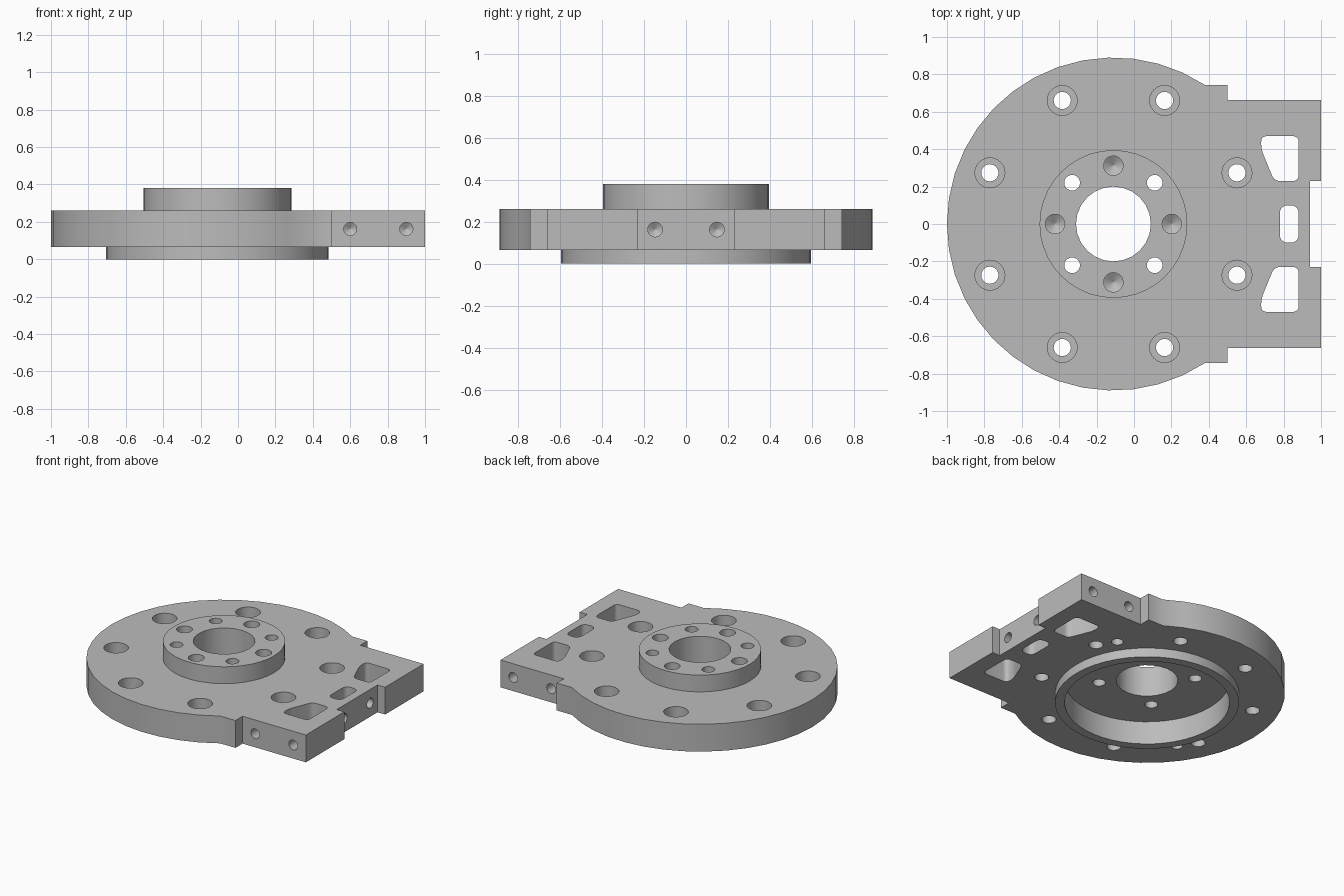
import bpy, bmesh
from math import cos, sin, tau, pi, radians
from mathutils import Matrix, Vector

default = bpy.data.objects.get("Cube")
if default:
    bpy.data.objects.remove(default, do_unlink=True)

CX = -0.11                                  # disc centre
BOTTOM, TOP, HUB_TOP, FLOOR = 0.065, 0.26, 0.38, 0.165

metal = bpy.data.materials.new("machined_grey")
metal.use_nodes = True
grey = (0.5, 0.5, 0.5, 1)
metal.diffuse_color = grey
metal.node_tree.nodes["Principled BSDF"].inputs["Base Color"].default_value = grey


def loft(name, loops, place=Matrix()):
    """Closed solid skinned through loops of equal length."""
    bm = bmesh.new()
    rings = [[bm.verts.new(p) for p in loop] for loop in loops]
    count = len(rings[0])
    for a, b in zip(rings, rings[1:]):
        for i in range(count):
            j = (i + 1) % count
            bm.faces.new((a[i], a[j], b[j], b[i]))
    bm.faces.new(rings[0][::-1])
    bm.faces.new(rings[-1])
    bm.transform(place)
    bmesh.ops.recalc_face_normals(bm, faces=bm.faces[:])
    mesh = bpy.data.meshes.new(name)
    bm.to_mesh(mesh)
    bm.free()
    obj = bpy.data.objects.new(name, mesh)
    bpy.context.scene.collection.objects.link(obj)
    return obj


def lathe(name, profile, segs, place=Matrix()):
    """Solid turned around local z from (radius, height) points."""
    angles = [tau * i / segs for i in range(segs)]
    return loft(name, [[(r * cos(a), r * sin(a), z) for a in angles] for r, z in profile], place)


def slab(name, points, z0, z1):
    return loft(name, [[(x, y, z) for x, y in points] for z in (z0, z1)])


def rounded(points, radius):
    """Outline with each corner replaced by a short curve."""
    pts = [Vector(p) for p in points]
    result = []
    for i, p in enumerate(pts):
        a = p + (pts[i - 1] - p).normalized() * radius
        b = p + (pts[(i + 1) % len(pts)] - p).normalized() * radius
        for k in range(6):
            t = k / 5
            result.append(a.lerp(p, t).lerp(p.lerp(b, t), t))
    return result


def combine(body, tool, operation):
    """Bake a boolean into the body, using the first solver that succeeds."""
    mod = body.modifiers.new("combine", 'BOOLEAN')
    mod.operation, mod.object = operation, tool
    for solver in ('EXACT', 'MANIFOLD', 'FLOAT'):
        mod.solver = solver
        bpy.context.view_layer.update()
        graph = bpy.context.evaluated_depsgraph_get()
        mesh = bpy.data.meshes.new_from_object(body.evaluated_get(graph))
        if len(mesh.polygons) > 0:
            body.data = mesh
            break
    body.modifiers.remove(mod)
    bpy.data.objects.remove(tool, do_unlink=True)


def at(radius, degrees):
    a = radians(degrees)
    return Matrix.Translation((CX + radius * cos(a), radius * sin(a), 0))


def drill(name, position, direction, r, depth):
    """Blind hole with a conical tip."""
    aim = Vector(direction).to_track_quat('Z', 'Y').to_matrix().to_4x4()
    return lathe(name, [(r, -0.05), (r, depth), (r * 0.05, depth + r * 0.6)], 20,
                 Matrix.Translation(position) @ aim)


# Disc with stepped mounting block
R, STEP_Y = 0.89, 0.743
start = pi - radians(123.4)
arc = [start + (tau - 2 * start) * i / 28 for i in range(29)]
outline = [(CX + R * cos(a), R * sin(a)) for a in arc]
lower = [(0.5, -STEP_Y), (0.5, -0.663), (1, -0.663), (1, -0.23), (0.94, -0.23)]
outline += lower + [(x, -y) for x, y in reversed(lower)]
body = slab("motor_mount_plate", outline, BOTTOM, TOP)

# Raised hub and lower locating flange
centre = at(0, 0)
combine(body, lathe("hub", [(0.395, 0.2), (0.395, HUB_TOP)], 40, centre), 'UNION')
combine(body, lathe("flange", [(0.595, 0), (0.595, 0.12)], 48, centre), 'UNION')

# Underside recess and central bore
cuts = [lathe("recess", [(0.533, -0.1), (0.533, FLOOR)], 48, centre),
        lathe("bore", [(0.2, 0.1), (0.2, 0.5)], 24, centre)]

# Counterbored bolt circle
for i in range(8):
    cuts.append(lathe("bolt_hole", [(0.046, -0.1), (0.046, 0.13), (0.08, 0.13), (0.08, 0.4)],
                      24, at(0.715, 22.5 + 45 * i)))

# Hub holes: through holes on the diagonals, blind holes between
for i in range(4):
    cuts.append(lathe("hub_through_hole", [(0.042, 0.1), (0.042, 0.5)], 20,
                      at(0.312, 45 + 90 * i)))
    p = at(0.312, 90 * i).translation
    cuts.append(drill("hub_blind_hole", (p.x, p.y, HUB_TOP), (0, 0, -1), 0.052, 0.12))

# Dowel holes underneath
for angle in (34, 214):
    p = at(0.7, angle).translation
    cuts.append(drill("dowel_hole", (p.x, p.y, BOTTOM), (0, 0, 1), 0.038, 0.09))

# Windows and threaded holes in the mounting block, mirrored front to back
slot = [(0.78, -0.1), (0.88, -0.1), (0.88, 0.1), (0.78, 0.1)]
window = [(0.68, 0.47), (0.88, 0.47), (0.88, 0.23), (0.75, 0.23), (0.68, 0.4)]
cuts.append(slab("slot", rounded(slot, 0.045), 0, 0.4))
for s in (-1, 1):
    cuts.append(slab("window", [(x, s * y) for x, y in rounded(window, 0.032)], 0, 0.4))
    for x in (0.6, 0.9):
        cuts.append(drill("side_hole", (x, s * 0.663, 0.162), (0, -s, 0), 0.035, 0.13))
    cuts.append(drill("end_hole", (0.94, s * 0.147, 0.162), (-1, 0, 0), 0.035, 0.13))

for cut in cuts:
    combine(body, cut, 'DIFFERENCE')

# Material and shading
body.data.materials.clear()
body.data.materials.append(metal)
bpy.ops.object.select_all(action='DESELECT')
body.select_set(True)
bpy.context.view_layer.objects.active = body
bpy.ops.object.shade_smooth_by_angle(angle=radians(30))
